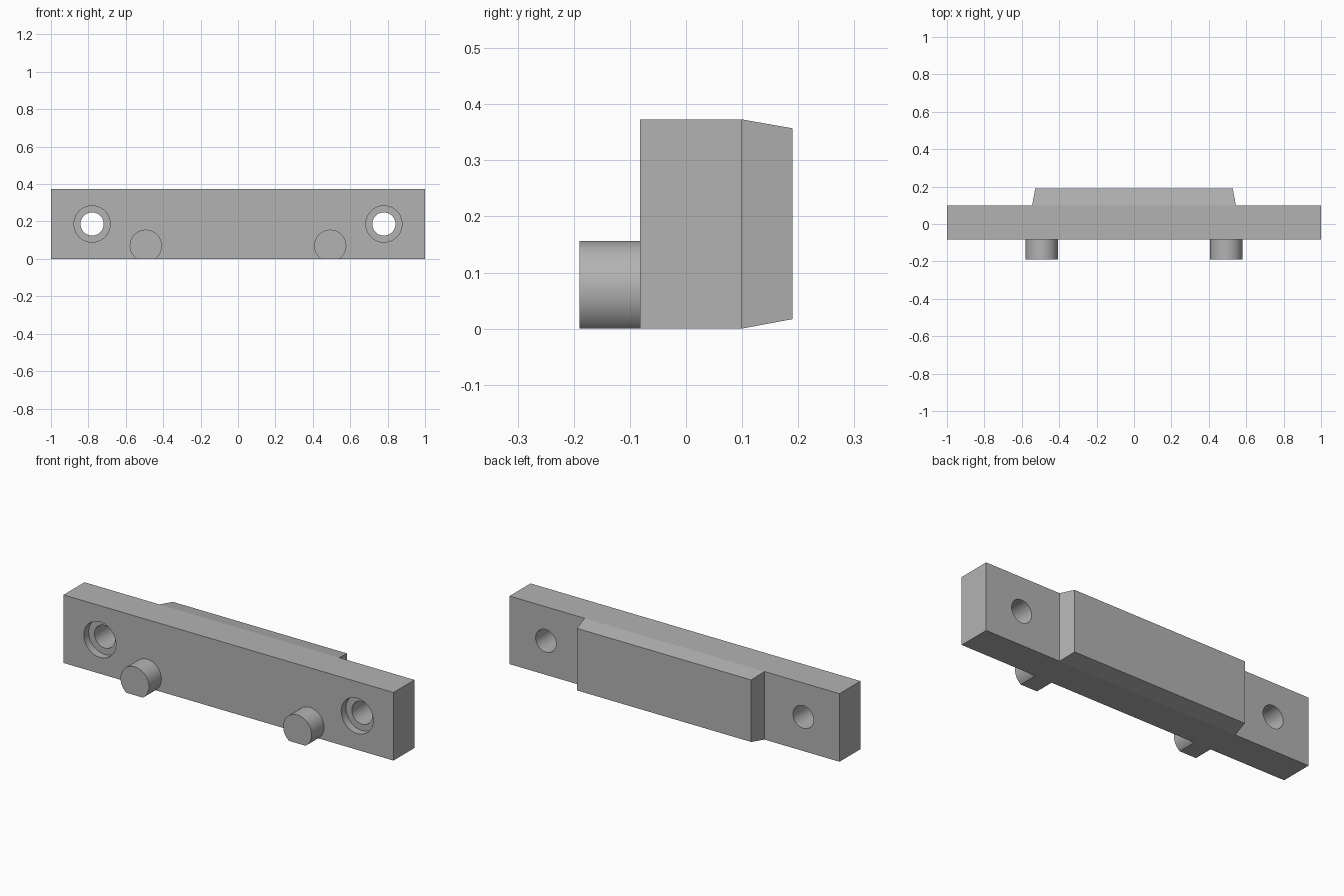
import bpy, bmesh, math

if "Cube" in bpy.data.objects:
    bpy.data.objects.remove(bpy.data.objects["Cube"])

grey = bpy.data.materials.new("light_grey")
grey.diffuse_color = (0.45, 0.45, 0.45, 1)
grey.use_nodes = True
grey.node_tree.nodes["Principled BSDF"].inputs["Base Color"].default_value = grey.diffuse_color

FRONT, BACK, HEIGHT = -0.082, 0.099, 0.373


def loft(name, sections):
    """Closed solid through (y, [(x, z), ...]) cross-sections."""
    bm = bmesh.new()
    rings = [[bm.verts.new((x, y, z)) for x, z in pts] for y, pts in sections]
    n = len(rings[0])
    for a, b in zip(rings, rings[1:]):
        for i in range(n):
            j = (i + 1) % n
            bm.faces.new((a[i], a[j], b[j], b[i]))
    bm.faces.new(rings[0])
    bm.faces.new(rings[-1])
    bmesh.ops.recalc_face_normals(bm, faces=bm.faces)
    mesh = bpy.data.meshes.new(name)
    bm.to_mesh(mesh)
    bm.free()
    mesh.materials.append(grey)
    obj = bpy.data.objects.new(name, mesh)
    bpy.context.collection.objects.link(obj)
    return obj


def rect(half, low, high):
    return [(-half, low), (half, low), (half, high), (-half, high)]


def arc(x, z, r, start=0.0, end=2 * math.pi, n=64):
    full = end - start > 6.28
    steps = n if full else n - 1
    return [(x + r * math.cos(start + (end - start) * i / steps),
             z + r * math.sin(start + (end - start) * i / steps)) for i in range(n)]


def combine(target, tool, operation):
    mod = target.modifiers.new(operation, 'BOOLEAN')
    mod.operation = operation
    mod.solver = 'EXACT'
    mod.object = tool
    bpy.context.view_layer.objects.active = target
    bpy.ops.object.modifier_apply(modifier=mod.name)
    bpy.data.objects.remove(tool)


# Mounting bar
bar = loft("mounting_bar", [(FRONT, rect(1, 0, HEIGHT)), (BACK, rect(1, 0, HEIGHT))])

# Tapered pad on the back
pad = loft("back_pad", [(BACK, rect(0.545, 0, HEIGHT)), (0.19, rect(0.528, 0.017, 0.357))])
combine(bar, pad, 'UNION')

# Counterbored screw holes, and pegs with a flat underside
PEG_Z, PEG_R = 0.07, 0.086
cut = math.asin(PEG_Z / PEG_R)
for side in (-1, 1):
    for name, radius, end in (("screw_hole", 0.062, 0.3), ("counterbore", 0.097, FRONT + 0.042)):
        profile = arc(side * 0.78, HEIGHT / 2, radius)
        combine(bar, loft(name, [(-0.3, profile), (end, profile)]), 'DIFFERENCE')
    profile = arc(side * 0.493, PEG_Z, PEG_R, -cut, math.pi + cut)
    combine(bar, loft("peg", [(-0.19, profile), (FRONT, profile)]), 'UNION')

# Smooth the round walls, keep the edges sharp
bpy.ops.object.select_all(action='DESELECT')
bar.select_set(True)
bpy.context.view_layer.objects.active = bar
bpy.ops.object.shade_smooth_by_angle(angle=math.radians(9))
